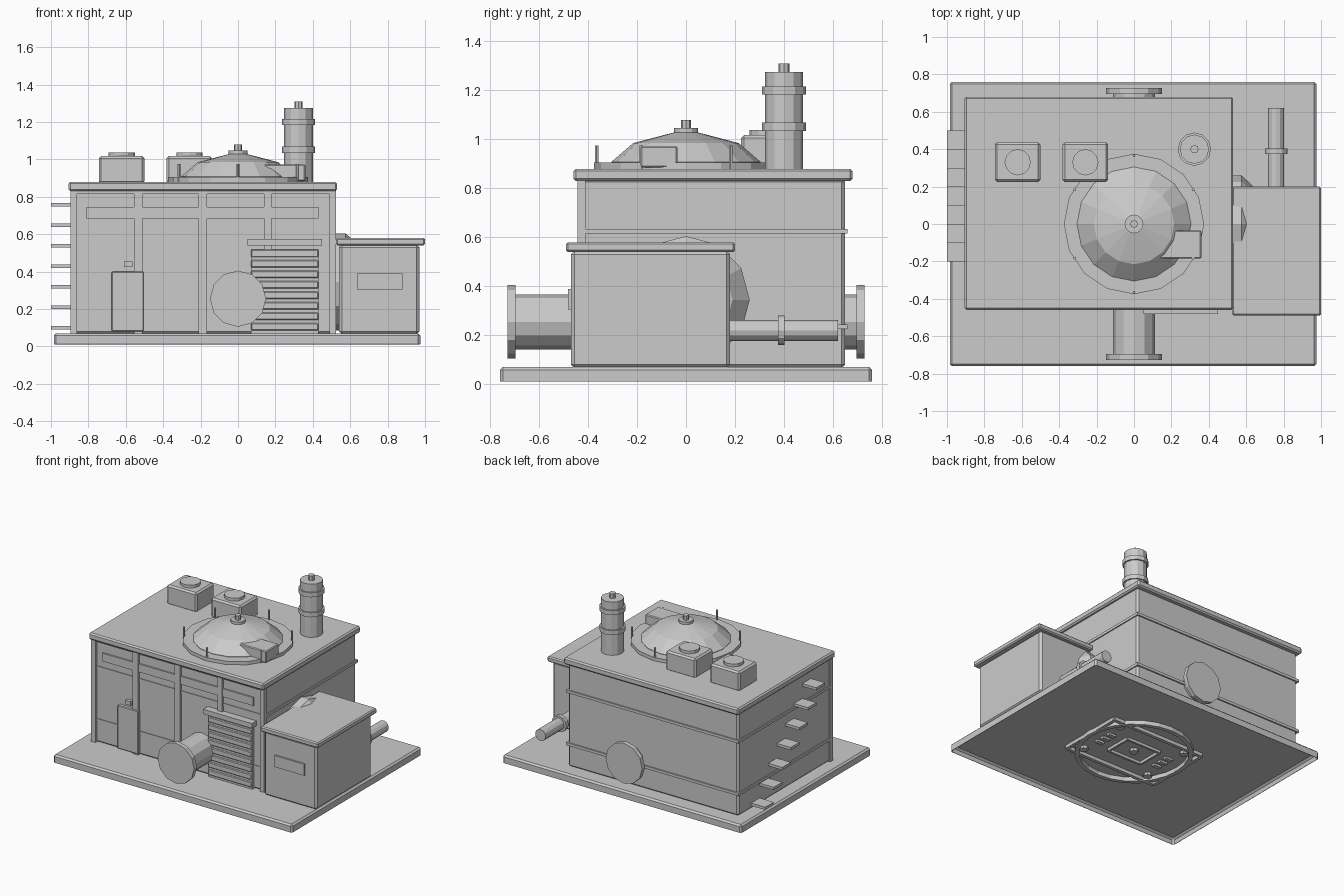
import bpy, bmesh, math
from mathutils import Matrix, Vector

if "Cube" in bpy.data.objects:
    bpy.data.objects.remove(bpy.data.objects["Cube"])


def finish(name, bm, bevel=0.0):
    me = bpy.data.meshes.new(name)
    bmesh.ops.recalc_face_normals(bm, faces=bm.faces)
    bm.to_mesh(me)
    bm.free()
    ob = bpy.data.objects.new(name, me)
    bpy.context.collection.objects.link(ob)
    if bevel:
        m = ob.modifiers.new("chamfer", 'BEVEL')
        m.width, m.segments, m.limit_method = bevel, 1, 'ANGLE'
    return ob


def box(name, x0, x1, y0, y1, z0, z1, bevel=0.0, hollow=0.0):
    bm = bmesh.new()
    bmesh.ops.create_cube(bm, size=1)
    for v in bm.verts:
        v.co = Vector(((x0 + x1) / 2 + v.co.x * (x1 - x0),
                       (y0 + y1) / 2 + v.co.y * (y1 - y0),
                       (z0 + z1) / 2 + v.co.z * (z1 - z0)))
    if hollow:  # push the inset underside upwards
        bm.normal_update()
        under = min(bm.faces, key=lambda f: f.calc_center_median().z)
        bmesh.ops.inset_region(bm, faces=[under], thickness=0.02)
        bmesh.ops.translate(bm, verts=under.verts, vec=(0, 0, hollow))
    return finish(name, bm, bevel)


def lathe(name, profile, loc, axis='Z', sides=12, closed=False):
    """Revolve (radius, height) points around an axis through loc; ends are capped."""
    bm = bmesh.new()
    rings = []
    for r, h in profile:
        rings.append([bm.verts.new((r * math.cos(i * math.tau / sides),
                                    r * math.sin(i * math.tau / sides), h)) for i in range(sides)])
    pairs = list(zip(rings, rings[1:]))
    if closed:
        pairs.append((rings[-1], rings[0]))
    for a, b in pairs:
        for i in range(sides):
            j = (i + 1) % sides
            bm.faces.new((a[i], a[j], b[j], b[i]))
    if not closed:
        bm.faces.new(rings[0])
        bm.faces.new(rings[-1])
    rot = {'Z': Matrix(), 'X': Matrix.Rotation(math.pi / 2, 4, 'Y'),
           'Y': Matrix.Rotation(-math.pi / 2, 4, 'X')}[axis]
    bm.transform(Matrix.Translation(loc) @ rot)
    return finish(name, bm)


def rod(name, r, h0, h1, loc, axis='Z', sides=12):
    return lathe(name, [(r, h0), (r, h1)], loc, axis, sides)


# Base slab, hollow underneath
box("base_slab", -0.985, 0.975, -0.76, 0.76, 0, 0.07, 0.012, hollow=0.05)

# Underside fitting: ring, frame, bars and bolts
lathe("underside_ring", [(0.37, 0.02), (0.40, 0.02), (0.40, 0.055), (0.37, 0.055)],
      (0, 0, 0), sides=24, closed=True)
for s in (-1, 1):
    box("underside_frame_long", -0.38, 0.38, s * 0.25 - 0.012, s * 0.25 + 0.012, 0.025, 0.055)
    box("underside_frame_short", s * 0.38 - 0.012, s * 0.38 + 0.012, -0.25, 0.25, 0.025, 0.055)
    box("underside_inner_long", -0.14, 0.14, s * 0.10 - 0.008, s * 0.10 + 0.008, 0.03, 0.055)
    box("underside_inner_short", s * 0.14 - 0.008, s * 0.14 + 0.008, -0.10, 0.10, 0.03, 0.055)
    for k in (-1, 0, 1):
        box("underside_bar", s * 0.25 - 0.03, s * 0.25 + 0.03,
            k * 0.06 - 0.015, k * 0.06 + 0.015, 0.035, 0.055)
    for t in (-1, 1):
        rod("underside_bolt", 0.03, 0.03, 0.055, (s * 0.28, t * 0.19, 0), sides=8)
rod("underside_hub", 0.03, 0.03, 0.055, (0, 0, 0), sides=8)

# Main hall and roof
box("main_hall", -0.885, 0.515, -0.425, 0.65, 0.065, 0.84, 0.015)
box("main_roof", -0.905, 0.53, -0.46, 0.68, 0.83, 0.88, 0.01)
for z in (0.235, 0.625):
    box("wall_band", -0.893, 0.523, -0.43, 0.66, z - 0.01, z + 0.01)

# Front pilasters, window strips and eaves beam
for x0, x1 in ((-0.895, -0.86), (-0.555, -0.51), (-0.21, -0.165), (0.14, 0.18), (0.49, 0.523)):
    box("pilaster", x0, x1, -0.442, -0.41, 0.07, 0.835)
box("eaves_beam", -0.87, 0.50, -0.435, -0.42, 0.815, 0.835)
box("window_strip", -0.81, 0.43, -0.436, -0.42, 0.685, 0.745)

# Front door and lamp
box("front_door", -0.675, -0.505, -0.45, -0.42, 0.08, 0.40, 0.004)
box("door_lamp", -0.61, -0.565, -0.45, -0.42, 0.425, 0.455)

# Roller shutter with slats and canopy
box("shutter", 0.07, 0.43, -0.447, -0.42, 0.07, 0.52)
for i in range(8):
    z = 0.085 + i * 0.056
    box("shutter_slat", 0.07, 0.43, -0.455, -0.44, z, z + 0.04, 0.005)
box("shutter_canopy", 0.05, 0.45, -0.48, -0.42, 0.54, 0.575)

# Front and rear ducts with flanges
for s, wall in ((-1, 0.42), (1, 0.64)):
    rod("duct", 0.112, s * wall, s * 0.71, (0, 0, 0.255), 'Y')
    rod("duct_flange", 0.15, s * 0.695, s * 0.728, (0, 0, 0.255), 'Y')

# Ascending steps on the left wall
for i in range(7):
    y, z = 0.5 - i * 0.1, 0.10 + i * 0.1095
    box("wall_step", -1.0, -0.87, y - 0.1, y, z - 0.01, z + 0.01)

# Domed cover on the right wall
lathe("side_dome", [(0.26, 0.51), (0.26, 0.575), (0.19, 0.65), (0.05, 0.69)],
      (0, 0, 0.345), 'X')

# Annex with roof, plaque and outlet pipe
box("annex", 0.54, 0.97, -0.47, 0.18, 0.065, 0.545, 0.015)
box("annex_roof", 0.525, 1.0, -0.49, 0.2, 0.54, 0.58, 0.008)
box("annex_plaque", 0.635, 0.88, -0.482, -0.46, 0.305, 0.39)
rod("outlet_pipe", 0.043, 0.17, 0.62, (0.76, 0, 0.22), 'Y')
rod("outlet_collar", 0.06, 0.375, 0.403, (0.76, 0, 0.22), 'Y')

# Roof dome with ring, hub, posts and hatch
rod("dome_ring", 0.375, 0.87, 0.905, (0, 0, 0), sides=16)
lathe("roof_dome", [(0.305, 0.89), (0.305, 0.908), (0.215, 0.985), (0.05, 1.028)],
      (0, 0, 0), sides=16)
rod("dome_hub", 0.05, 1.015, 1.047, (0, 0, 0))
rod("dome_knob", 0.021, 1.04, 1.08, (0, 0, 0), sides=8)
for i in range(6):
    a = math.radians(30 + 60 * i)
    rod("ring_post", 0.008, 0.88, 0.975, (0.365 * math.cos(a), 0.365 * math.sin(a), 0), sides=6)
box("dome_hatch", 0.14, 0.36, -0.185, -0.035, 0.885, 0.973, 0.006)

# Roof vents
for x in (-0.622, -0.26):
    box("roof_vent", x - 0.122, x + 0.122, 0.225, 0.437, 0.87, 1.017, 0.012)
    rod("vent_cap", 0.07, 1.01, 1.038, (x, 0.33, 0))

# Chimney with collars
chimney = (0.323, 0.4, 0)
rod("chimney", 0.078, 0.87, 1.275, chimney)
for z in (1.035, 1.183):
    rod("chimney_collar", 0.089, z, z + 0.033, chimney)
rod("chimney_tip", 0.022, 1.27, 1.31, chimney, sides=8)
